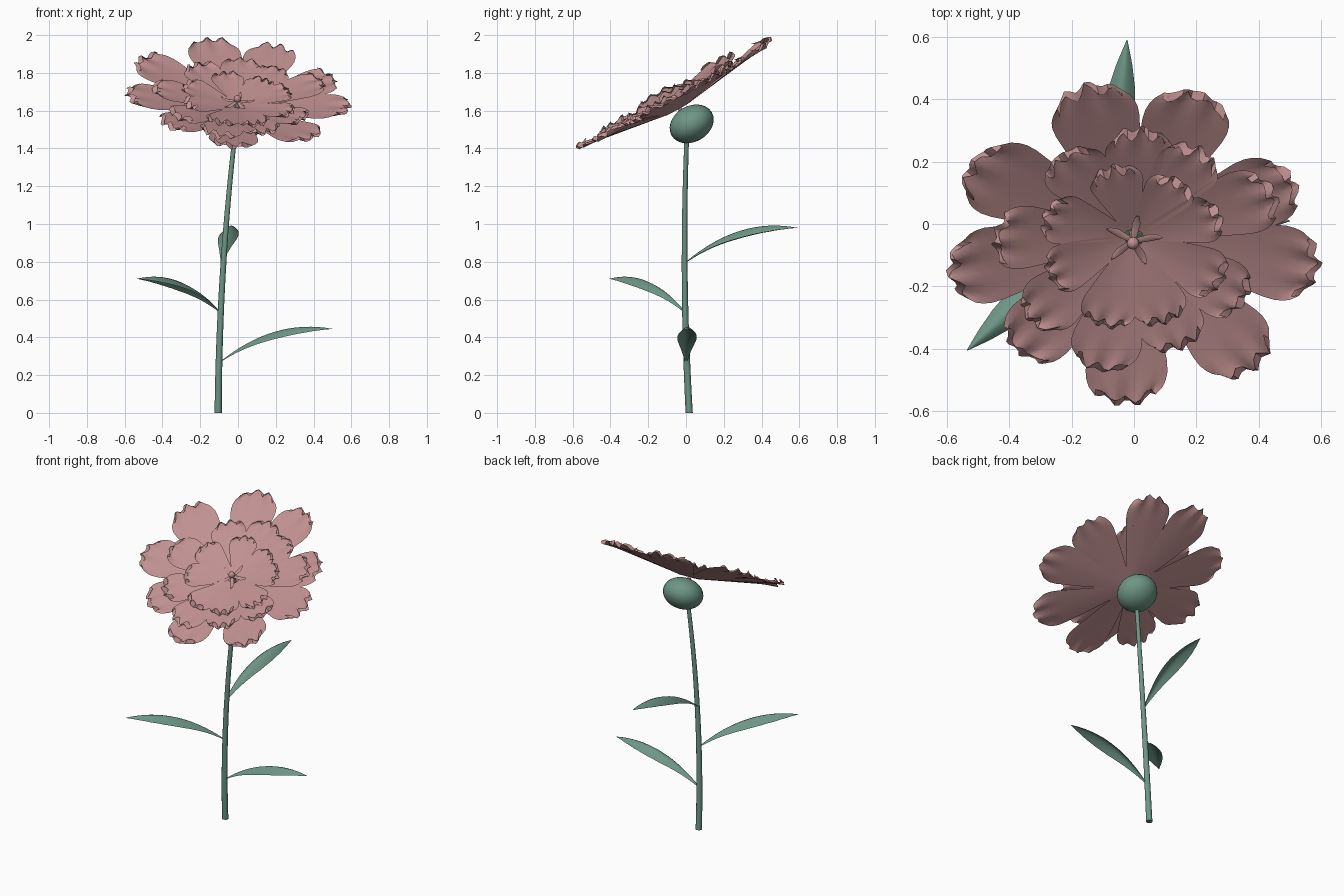
import bpy, bmesh, math
from mathutils import Vector, Matrix

if "Cube" in bpy.data.objects:
    bpy.data.objects.remove(bpy.data.objects["Cube"])


def material(name, rgb):
    m = bpy.data.materials.new(name)
    m.diffuse_color = (*rgb, 1)
    m.use_nodes = True
    m.node_tree.nodes["Principled BSDF"].inputs["Base Color"].default_value = m.diffuse_color
    return m


PINK = material("dusty pink", (0.53, 0.28, 0.28))
GREEN = material("sage green", (0.155, 0.305, 0.24))


def finish(bm, name, mat, angle=50):
    me = bpy.data.meshes.new(name)
    bm.to_mesh(me)
    bm.free()
    me.materials.append(mat)
    ob = bpy.data.objects.new(name, me)
    bpy.context.collection.objects.link(ob)
    bpy.ops.object.select_all(action='DESELECT')
    ob.select_set(True)
    bpy.context.view_layer.objects.active = ob
    bpy.ops.object.shade_smooth_by_angle(angle=math.radians(angle))
    return ob


def sheet(bm, rows, closed=False):
    """Skin a grid of points, optionally closing each row into a ring."""
    vs = [[bm.verts.new(p) for p in r] for r in rows]
    n = len(rows[0])
    for a, b in zip(vs, vs[1:]):
        for i in range(n if closed else n - 1):
            j = (i + 1) % n
            bm.faces.new((a[i], a[j], b[j], b[i]))
    return vs


def bezier(a, b, c, t):
    return a * (1 - t) ** 2 + b * 2 * t * (1 - t) + c * t * t


def interp(pairs, t):
    for (t0, v0), (t1, v1) in zip(pairs, pairs[1:]):
        if t <= t1:
            return v0 + (v1 - v0) * (t - t0) / (t1 - t0)
    return pairs[-1][1]


# Stem: tapered tube along a gentle bend
def stem_point(t):
    return bezier(Vector((-0.105, 0.017, 0)), Vector((-0.1, -0.025, 0.75)),
                  Vector((-0.015, 0.005, 1.48)), t)


bm = bmesh.new()
rings = []
for k in range(21):
    t = k / 20
    r = 0.019 - 0.007 * t
    rings.append([stem_point(t) + Vector((r * math.cos(a), r * math.sin(a), 0))
                  for a in (math.tau * i / 12 for i in range(12))])
vs = sheet(bm, rings, True)
bm.faces.new(vs[0][::-1])
bm.faces.new(vs[-1])
finish(bm, "stem", GREEN)


# Leaves: arched blades with drooping sides
def leaf(name, base, tip, width=0.052):
    a, c = Vector(base), Vector(tip)
    flat = Vector((c.x - a.x, c.y - a.y, 0))
    side = Vector((-flat.y, flat.x, 0)).normalized()
    ctrl = a + flat * 0.48 + Vector((0, 0, (c.z - a.z) * 1.33))
    profile = [(0, .006), (.15, .022), (.3, .038), (.45, .05), (.6, .052),
               (.75, .042), (.88, .024), (1, .001)]
    rows = []
    for k in range(17):
        t = k / 16
        w = interp(profile, t) * width / 0.052
        p = bezier(a, ctrl, c, t)
        rows.append([p + side * (w * -u) + Vector((0, 0, -0.75 * w * abs(u) ** 1.6))
                     for u in (-1, -.66, -.33, 0, .33, .66, 1)])
    bm = bmesh.new()
    sheet(bm, rows)
    finish(bm, name, GREEN)


leaf("lower_leaf", (-0.09, 0.0, 0.275), (0.50, 0.01, 0.445))
leaf("middle_leaf", (-0.098, -0.01, 0.54), (-0.535, -0.405, 0.71))
leaf("upper_leaf", (-0.085, 0.0, 0.80), (-0.022, 0.59, 0.98))

# Calyx: flattened ball leaning with the bloom
bm = bmesh.new()
lean = Matrix.Rotation(math.radians(30), 4, 'X')
bmesh.ops.create_uvsphere(
    bm, u_segments=24, v_segments=14, radius=1,
    matrix=Matrix.Translation((0.0, 0.03, 1.53)) @ lean @ Matrix.Diagonal((0.123, 0.123, 0.095, 1)))
finish(bm, "calyx", GREEN)

# Bloom: petals lie on a shallow tilted cone
CX, CY, CZ = 0.0, -0.04, 1.60
TILT, CUP, ROLL = 0.56, 0.19, -0.06
WIDTH = [(0, .14), (.2, .36), (.4, .60), (.6, .82), (.75, .97), (.85, 1.0), (.93, .93), (1, .74)]


def cone_frame(x, y):
    """Vector from the bloom centre, sideways direction and normal."""
    dx, dy = x - CX, y - CY
    r = math.hypot(dx, dy)
    d = Vector((dx, dy, TILT * dy + CUP * r + ROLL * dx))
    n = Vector((-(ROLL + CUP * dx / r), -(TILT + CUP * dy / r), 1)).normalized()
    return d, n.cross(d).normalized(), n


def petal(bm, x, y, lift, seed):
    d, side, n = cone_frame(x, y)
    length = d.length
    half = 0.04 + 0.165 * length
    c = Vector((CX, CY, CZ + lift))
    us = [-1 + i / 6 for i in range(13)]
    ts = [0.1, .2, .35, .5, .65, .75, .83, .89, .94, .98, 1.0]
    rows = []
    for t in ts:
        row = []
        for u in us:
            end = max(0, (t - .75) / .25)
            # scalloped, ruffled outer edge
            scallop = end * (-0.07 * u * u + 0.018 * math.cos(9 * u + seed) + .02)
            ruffle = end ** 2 * 0.012 * math.sin(8 * u + 2 * seed) + 0.008 * u * u * t
            row.append(c + d * (t + scallop) + side * (u * half * interp(WIDTH, t)) + n * ruffle)
        rows.append(row)
    # curled lip
    rows.append([p - d.normalized() * 0.028 * abs(math.sin(4 * u + seed))
                 + n * (0.006 + 0.01 * abs(math.sin(4 * u + seed)))
                 for p, u in zip(rows[-1], us)])
    sheet(bm, [r[::-1] for r in rows])


layers = {
    "outer_petals": (0.0, [(-.155, .435), (.205, .415), (.50, .14), (.58, -.14), (.385, -.45),
                           (-.03, -.565), (-.37, -.40), (-.58, -.15), (-.515, .19)]),
    "middle_petals": (0.013, [(.02, .30), (-.23, .22), (-.44, -.04), (-.11, -.46),
                              (.15, -.39), (.35, -.24), (.44, .10), (.21, .235), (-.33, -.30)]),
    "inner_petals": (0.026, [(-.07, .18), (.14, .14), (.27, .03), (.28, -.18),
                             (.10, -.31), (-.10, -.32), (-.27, -.16), (-.28, .03)]),
}
for name, (lift, tips) in layers.items():
    bm = bmesh.new()
    for i, (x, y) in enumerate(tips):
        petal(bm, x, y, lift, i * 1.7)
    finish(bm, name, PINK)

# Heart: small star of slim florets around a bead
axis_lean = Matrix.Rotation(math.radians(29), 3, 'X')
heart = Vector((CX - 0.003, CY + 0.005, CZ + 0.015))
bm = bmesh.new()
for i in range(5):
    a = math.radians(80 + 72 * i)
    out, side = Vector((math.cos(a), math.sin(a), 0)), Vector((-math.sin(a), math.cos(a), 0))
    rows = []
    for s, w, h in ((.0, .008, .045), (.03, .011, .04), (.06, .013, .035), (.085, .008, .04), (.095, .001, .045)):
        rows.append([heart + axis_lean @ (out * s + side * w * u + Vector((0, 0, h - .004 * u * u)))
                     for u in (-1, 0, 1)])
    sheet(bm, [r[::-1] for r in rows])
finish(bm, "centre_florets", PINK)

bm = bmesh.new()
bmesh.ops.create_uvsphere(bm, u_segments=14, v_segments=8, radius=0.02,
                          matrix=Matrix.Translation(heart + axis_lean @ Vector((0, 0, 0.055))))
bmesh.ops.create_cone(bm, cap_ends=True, segments=10, radius1=0.012, radius2=0.009, depth=0.08,
                      matrix=Matrix.Translation(heart + axis_lean @ Vector((0, 0, 0.01))) @ axis_lean.to_4x4())
finish(bm, "centre_bead", PINK)
